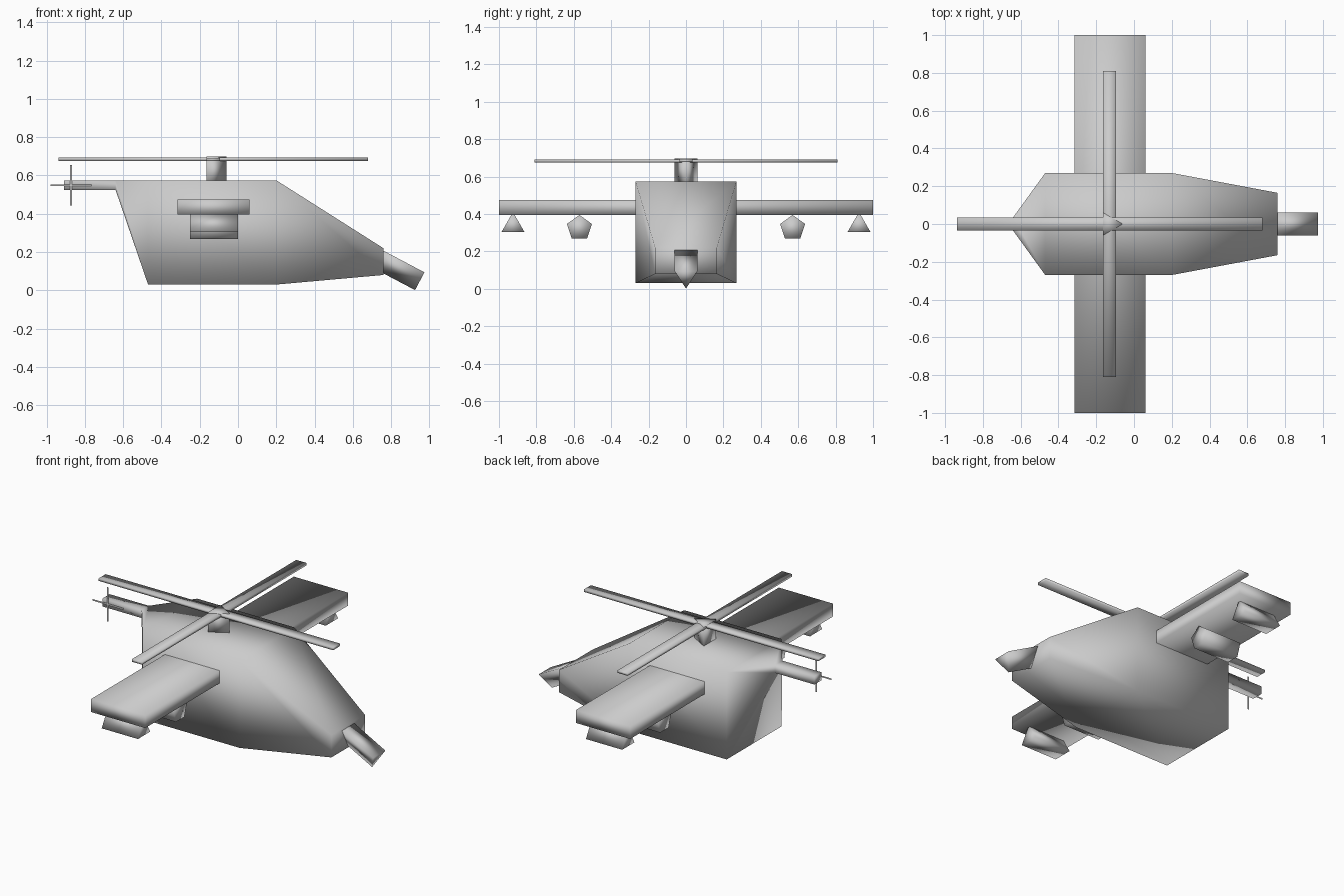
import bpy, bmesh, math
from mathutils import Vector

if "Cube" in bpy.data.objects:
    bpy.data.objects.remove(bpy.data.objects["Cube"])


def finish(name, bm):
    bmesh.ops.recalc_face_normals(bm, faces=bm.faces)
    for f in bm.faces:
        f.smooth = True
    me = bpy.data.meshes.new(name)
    bm.to_mesh(me)
    bm.free()
    ob = bpy.data.objects.new(name, me)
    bpy.context.collection.objects.link(ob)
    return ob


def loft(name, rings):
    """Skin a list of point rings and cap both ends."""
    bm = bmesh.new()
    vs = [[bm.verts.new(p) for p in r] for r in rings]
    n = len(vs[0])
    for a, b in zip(vs, vs[1:]):
        for i in range(n):
            j = (i + 1) % n
            bm.faces.new((a[i], a[j], b[j], b[i]))
    bm.faces.new(vs[0])
    bm.faces.new(vs[-1][::-1])
    return finish(name, bm)


def section(x, w, z0, z1):
    return [(x, -w, z0), (x, w, z0), (x, w, z1), (x, -w, z1)]


def box(name, x0, x1, y, z0, z1):
    return loft(name, [section(x0, y, z0, z1), section(x1, y, z0, z1)])


def prism(name, sides, r, start, end, up):
    """Few-sided cylinder from start to end, first corner towards up."""
    start, end, up = Vector(start), Vector(end), Vector(up).normalized()
    side = (end - start).normalized().cross(up)
    ring = [r * (math.cos(a) * up + math.sin(a) * side)
            for a in (2 * math.pi * i / sides for i in range(sides))]
    return loft(name, [[c + p for p in ring] for c in (start, end)])


# Fuselage with tail boom, tail to nose
loft("fuselage", [section(*s) for s in (
    (-0.91, 0.035, 0.525, 0.575),
    (-0.64, 0.035, 0.525, 0.575),
    (-0.47, 0.27, 0.03, 0.575),
    (0.20, 0.27, 0.03, 0.575),
    (0.76, 0.165, 0.08, 0.22))])

# Stub wings
box("wings", -0.315, 0.06, 1.0, 0.395, 0.475)

# Pods hanging under both wings
for side, s in (("left", 1), ("right", -1)):
    for label, n, y, z in (("inner", 5, 0.57, 0.325), ("outer", 3, 0.925, 0.34)):
        prism(f"{label}_pod_{side}", n, 0.07, (-0.25, s * y, z), (0.0, s * y, z), (0, 0, 1))

# Nose gun, tilted down
tip, axis = Vector((0.958, 0, 0.063)), Vector((0.885, 0, -0.466))
prism("nose_gun", 3, 0.07, tip - axis * 0.25, tip, (-0.466, 0, -0.885))

# Rotor mast and main rotor blades
prism("rotor_mast", 3, 0.07, (-0.13, 0, 0.55), (-0.13, 0, 0.698), (1, 0, 0))
box("rotor_blade_long", -0.937, 0.68, 0.034, 0.677, 0.693)
box("rotor_blade_cross", -0.165, -0.095, 0.81, 0.676, 0.692)

# Paper-thin tail rotor on the side of the boom
for name, hx, hz in (("tail_blade_upright", 0.005, 0.107), ("tail_blade_level", 0.107, 0.005)):
    bm = bmesh.new()
    bm.faces.new([bm.verts.new((-0.873 + a * hx, -0.036, 0.549 + b * hz))
                  for a, b in ((-1, -1), (1, -1), (1, 1), (-1, 1))])
    finish(name, bm)
